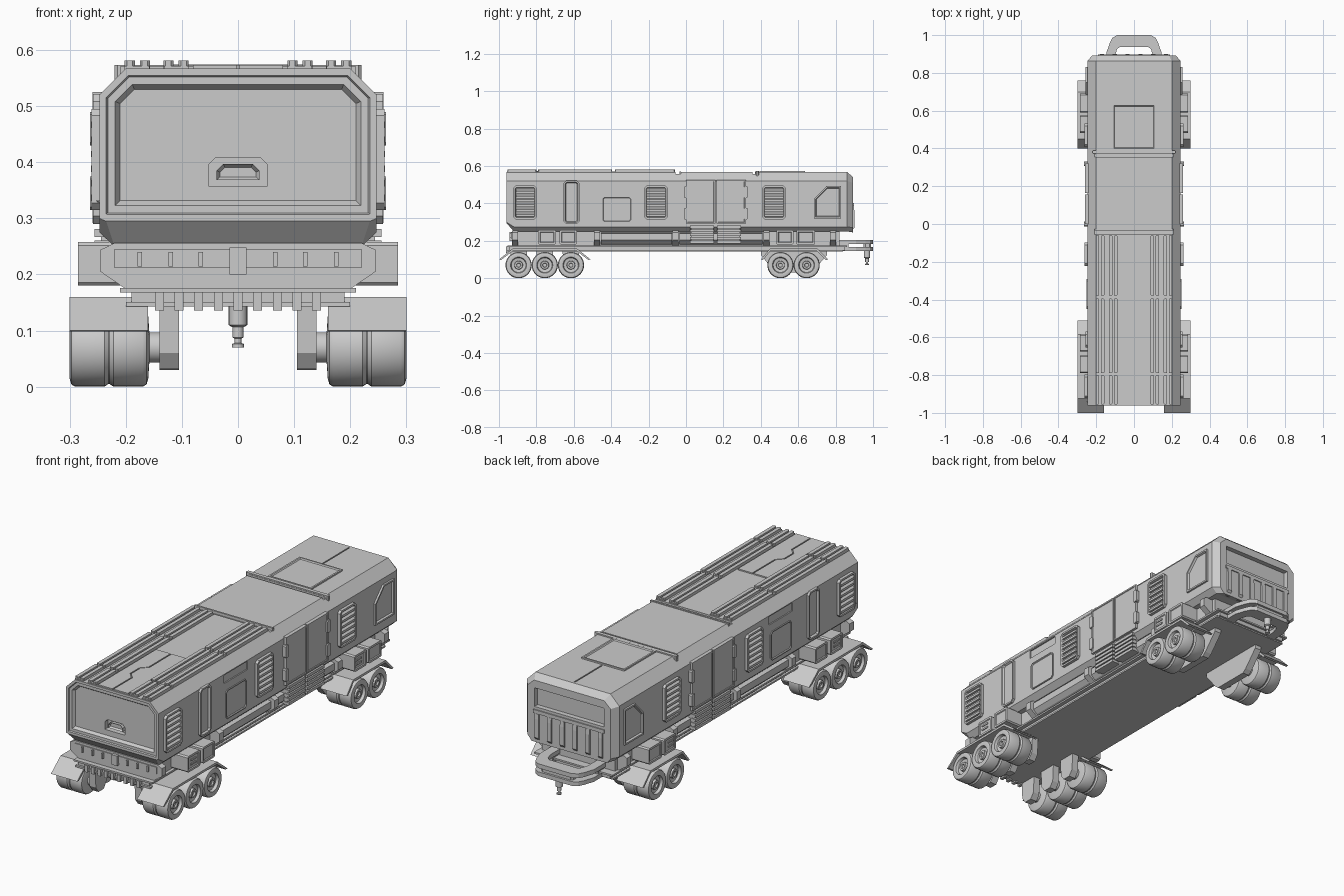
import bpy, bmesh, math
from mathutils import Vector

if "Cube" in bpy.data.objects:
    bpy.data.objects.remove(bpy.data.objects["Cube"])


def place(axis, u, v, t):
    return {'x': (t, u, v), 'y': (u, t, v), 'z': (u, v, t)}[axis]


def rect(u0, u1, v0, v1, c=0.0):
    if c == 0:
        return [(u0, v0), (u1, v0), (u1, v1), (u0, v1)]
    return [(u0 + c, v0), (u1 - c, v0), (u1, v0 + c), (u1, v1 - c),
            (u1 - c, v1), (u0 + c, v1), (u0, v1 - c), (u0, v0 + c)]


def loft(bm, rings, insets=(), cap=-1):
    """Skin closed rings, cap both ends, then inset one cap (thickness, depth)."""
    vs = [[bm.verts.new(p) for p in r] for r in rings]
    n = len(vs[0])
    faces = [bm.faces.new((a[i], a[(i + 1) % n], b[(i + 1) % n], b[i]))
             for a, b in zip(vs, vs[1:]) for i in range(n)]
    caps = [bm.faces.new(vs[0]), bm.faces.new(vs[-1])]
    bmesh.ops.recalc_face_normals(bm, faces=faces + caps)
    for t, d in insets:
        bmesh.ops.inset_region(bm, faces=[caps[cap]], thickness=t, depth=d, use_even_offset=True)


def prism(bm, pts, axis, a, b, insets=()):
    loft(bm, [[place(axis, u, v, t) for u, v in pts] for t in (a, b)], insets)


def box(bm, x0, x1, y0, y1, z0, z1):
    prism(bm, rect(x0, x1, y0, y1), 'z', z0, z1)


def lathe(bm, prof, axis, cu, cv, n=32):
    loft(bm, [[place(axis, cu + r * math.cos(math.tau * i / n), cv + r * math.sin(math.tau * i / n), t)
               for i in range(n)] for r, t in prof])


def finish(name, bm, mirror=False, bevel=0.0, smooth=False):
    me = bpy.data.meshes.new(name)
    bm.to_mesh(me)
    bm.free()
    ob = bpy.data.objects.new(name, me)
    bpy.context.collection.objects.link(ob)
    if smooth:
        bpy.ops.object.select_all(action='DESELECT')
        ob.select_set(True)
        bpy.context.view_layer.objects.active = ob
        bpy.ops.object.shade_smooth_by_angle(angle=math.radians(35))
    if bevel:
        m = ob.modifiers.new("bevel", 'BEVEL')
        m.width, m.segments, m.limit_method = bevel, 1, 'ANGLE'
    if mirror:
        ob.modifiers.new("mirror", 'MIRROR').use_clip = False
    return ob


# main body: chamfered section, undercut front, tapered rear
def section(y, half):
    return [(x, y, z) for x, z in half] + [(-x, y, z) for x, z in reversed(half)]


full = [(.22, .25), (.247, .275), (.247, .52), (.2, .567)]
bm = bmesh.new()
loft(bm, [section(-.96, [(.235, .295), (.247, .30), (.247, .52), (.2, .567)]),
          section(-.92, full), section(.862, full),
          section(.892, [(.2, .245), (.222, .27), (.222, .51), (.187, .542)])],
     [(.012, 0), (.003, -.006), (.013, 0), (.009, -.014)], cap=0)
body = finish("body", bm)

# recesses cut into the body
bm = bmesh.new()
prism(bm, [(-.053, .358), (.053, .358), (.053, .395), (.04, .408), (-.04, .408), (-.053, .395)], 'y', -1, -.918)
prism(bm, rect(-.185, .185, .415, .505), 'y', .868, .95)
for s in (-1, 1):
    prism(bm, rect(-.46, -.28, .475, .515), 'x', s * .241, s * .3)
box(bm, -.003, .003, .64, .85, .562, .6)
box(bm, -.3, .3, -.055, -.035, .558, .6)
box(bm, -.3, .3, .355, .37, .558, .6)
cut = finish("recess_cutter", bm)
cut.hide_render = True
cut.hide_viewport = False
cut.display_type = 'WIRE'
m = body.modifiers.new("recesses", 'BOOLEAN')
m.operation, m.object, m.solver = 'DIFFERENCE', cut, 'EXACT'

# front door handle
bm = bmesh.new()
prism(bm, [(-.038, .368), (.038, .368), (.038, .385), (.026, .397), (-.026, .397), (-.038, .385)],
      'y', -.915, -.936, [(.006, -.01)])
finish("door_handle", bm)

# roof rails, split lengthwise, on low base strips
bm = bmesh.new()
for x in (.097, .124, .166, .193):
    for y0, y1 in ((-.955, -.80), (-.79, -.395), (-.38, -.06)):
        prism(bm, rect(x - .009, x + .009, y0, y1, .004), 'z', .56, .581)
for x in (.11, .18):
    box(bm, x - .022, x + .022, -.957, -.058, .56, .572)
finish("roof_rails", bm, mirror=True)

# roof hatches
bm = bmesh.new()
seam = [(0, -.51), (0, -.68), (-.028, -.71), (-.028, -.78), (0, -.81), (0, -.955)]
for s in (-1, 1):
    prism(bm, [(s * .08, -.51)] + [(x + s * .003, y) for x, y in seam] + [(s * .08, -.955)], 'z', .56, .573)
prism(bm, rect(-.115, .115, .392, .635), 'z', .56, .574, [(.008, 0), (.004, -.005)])
prism(bm, rect(-.22, .22, .372, .39, .005), 'z', .545, .573)
prism(bm, rect(-.21, .21, -.035, -.026), 'z', .55, .571)
finish("roof_hatches", bm)

# side vents with slats
bm = bmesh.new()
for y in (-.86, -.16, .47):
    prism(bm, rect(y - .062, y + .062, .315, .495, .012), 'x', .24, .261, [(.009, 0), (.003, -.01)])
    for i in range(6):
        z = .34 + i * .026
        prism(bm, [(.245, z - .009), (.262, z - .009), (.262, z + .002), (.252, z + .009), (.245, z + .009)],
              'y', y - .05, y + .05)
finish("side_vents", bm, mirror=True)

# side access panels and rear window
bm = bmesh.new()
prism(bm, rect(-.655, -.57, .29, .522, .014), 'x', .24, .258, [(.008, 0), (.005, -.009)])
prism(bm, rect(-.45, -.29, .298, .438, .012), 'x', .24, .252, [(.005, 0), (.003, -.004)])
prism(bm, [(.685, .32), (.83, .32), (.83, .492), (.75, .492), (.685, .425)],
      'x', .24, .256, [(.008, 0), (.004, -.01)])
finish("side_panels", bm, mirror=True)

# double side doors with hinges
bm = bmesh.new()
prism(bm, rect(.0, .157, .292, .525), 'x', .24, .259, [(.007, 0), (.002, -.003)])
prism(bm, rect(.163, .32, .292, .525), 'x', .24, .259, [(.007, 0), (.002, -.003)])
for y in (0, .32):
    for z in (.345, .46):
        prism(bm, rect(y - .012, y + .012, z - .03, z + .03, .005), 'x', .24, .264)
finish("side_doors", bm, mirror=True)

# folded steps below the doors
bm = bmesh.new()
for y0, y1 in ((.022, .15), (.165, .293)):
    box(bm, .19, .244, y0 + .004, y1 - .004, .188, .285)
    for i in range(5):
        z = .187 + i * .02
        box(bm, .23, .256, y0, y1, z, z + .014)
finish("side_steps", bm, mirror=True)

# rear sill and ribs
bm = bmesh.new()
box(bm, -.19, .19, .87, .897, .385, .402)
for i in range(6):
    x = -.17 + i * .068
    prism(bm, [(.87, .385), (.898, .385), (.9, .36), (.9, .27), (.88, .245)], 'x', x - .011, x + .011)
finish("rear_ribs", bm)

# underbody core, cross members and side rails
bm = bmesh.new()
box(bm, -.195, .195, -.92, .82, .17, .255)
for y in (-.915, -.475, -.055, .43, .785):
    prism(bm, [(-.2, .174), (.2, .174), (.245, .205), (.245, .244), (.22, .256), (-.22, .256),
               (-.245, .244), (-.245, .205)], 'y', y - .016, y + .016)
for s in (-1, 1):
    for y0, y1 in ((-.455, -.075), (-.035, .41)):
        prism(bm, [(s * .19, .178), (s * .21, .186), (s * .23, .205), (s * .23, .238), (s * .19, .245)], 'y', y0, y1)
finish("underbody", bm)

# front bumper with ribs
bm = bmesh.new()
box(bm, -.22, .22, -.935, -.90, .212, .245)
box(bm, -.015, .015, -.945, -.90, .20, .248)
for x in (-.175, -.12, -.066, .066, .12, .175):
    box(bm, x - .004, x + .004, -.944, -.92, .214, .24)
finish("front_bumper", bm)

# chassis deck with front teeth
bm = bmesh.new()
box(bm, -.21, .21, -.955, .86, .168, .176)
box(bm, -.19, .19, -.945, .85, .149, .169)
box(bm, -.2, .2, -.955, .84, .143, .151)
for i in range(9):
    x = (i - 4) * .035
    box(bm, x - .008, x + .008, -.962, -.935, .136, .169)
finish("chassis", bm)

# side equipment boxes
bm = bmesh.new()
for y0, y1 in ((-.79, -.695), (-.675, -.583), (.483, .575), (.59, .69)):
    prism(bm, rect(y0, y1, .18, .258, .006), 'x', .19, .285, [(.01, 0), (.003, -.004)])
for y in (-.745, .52):
    for z in (.207, .227):
        box(bm, .26, .285, y - .02, y + .02, z, z + .008)
finish("equipment_boxes", bm, mirror=True)

# twin wheels with hubs
wheel = [(.02, .135), (.027, .14), (.027, .158), (.056, .16), (.066, .163), (.07, .17), (.07, .222),
         (.065, .229), (.065, .231), (.07, .238), (.07, .29), (.066, .297), (.056, .3), (.043, .298),
         (.039, .285), (.023, .282), (.021, .293), (.012, .293), (.01, .286)]
for i, y in enumerate((-.895, -.755, -.615, .505, .645)):
    bm = bmesh.new()
    lathe(bm, wheel, 'x', y, .07)
    finish("wheel_pair_%d" % (i + 1), bm, mirror=True, smooth=True)

# axle hangers
bm = bmesh.new()
for y in (-.895, -.755, -.615):
    prism(bm, [(y - .045, .147), (y - .04, .06), (y - .02, .032), (y + .02, .032), (y + .04, .06),
               (y + .045, .147)], 'x', .105, .14)
prism(bm, [(.4, .147), (.4, .125), (.465, .045), (.485, .03), (.665, .03), (.685, .045), (.755, .125),
           (.755, .147)], 'x', .105, .14)
finish("axle_hangers", bm, mirror=True)

# mudguards
bm = bmesh.new()
for a, b, c, d in ((-1.0, -.925, -.585, -.51), (.4, .45, .7, .76)):
    prism(bm, [(a, .1), (b, .16), (c, .16), (d, .1), (d - .012, .098), (c - .004, .149), (b + .004, .149),
               (a + .012, .098)], 'x', .16, .3)
finish("mudguards", bm, mirror=True)

# rear drawbar loop and pin
bm = bmesh.new()
half = [(.145, .82), (.145, .91), (.128, .96), (.115, .985), (.09, 1.0)]
inner = [(.075, .938), (.09, .925), (.1, .89), (.1, .82)]
loop = half + [(-x, y) for x, y in reversed(half)] + [(-x, y) for x, y in reversed(inner)] + inner
prism(bm, loop, 'z', .184, .205)
prism(bm, loop, 'z', .146, .166)
prism(bm, rect(-.085, .085, .95, .99, .01), 'z', .164, .186)
for s in (-1, 1):
    box(bm, s * .105, s * .138, .80, .87, .15, .2)
finish("drawbar", bm)
bm = bmesh.new()
lathe(bm, [(.017, .15), (.017, .11), (.01, .106), (.01, .088), (.006, .086), (.006, .078), (.011, .076), (.011, .07)],
      'z', 0, .968, 16)
finish("drawbar_pin", bm, smooth=True)
